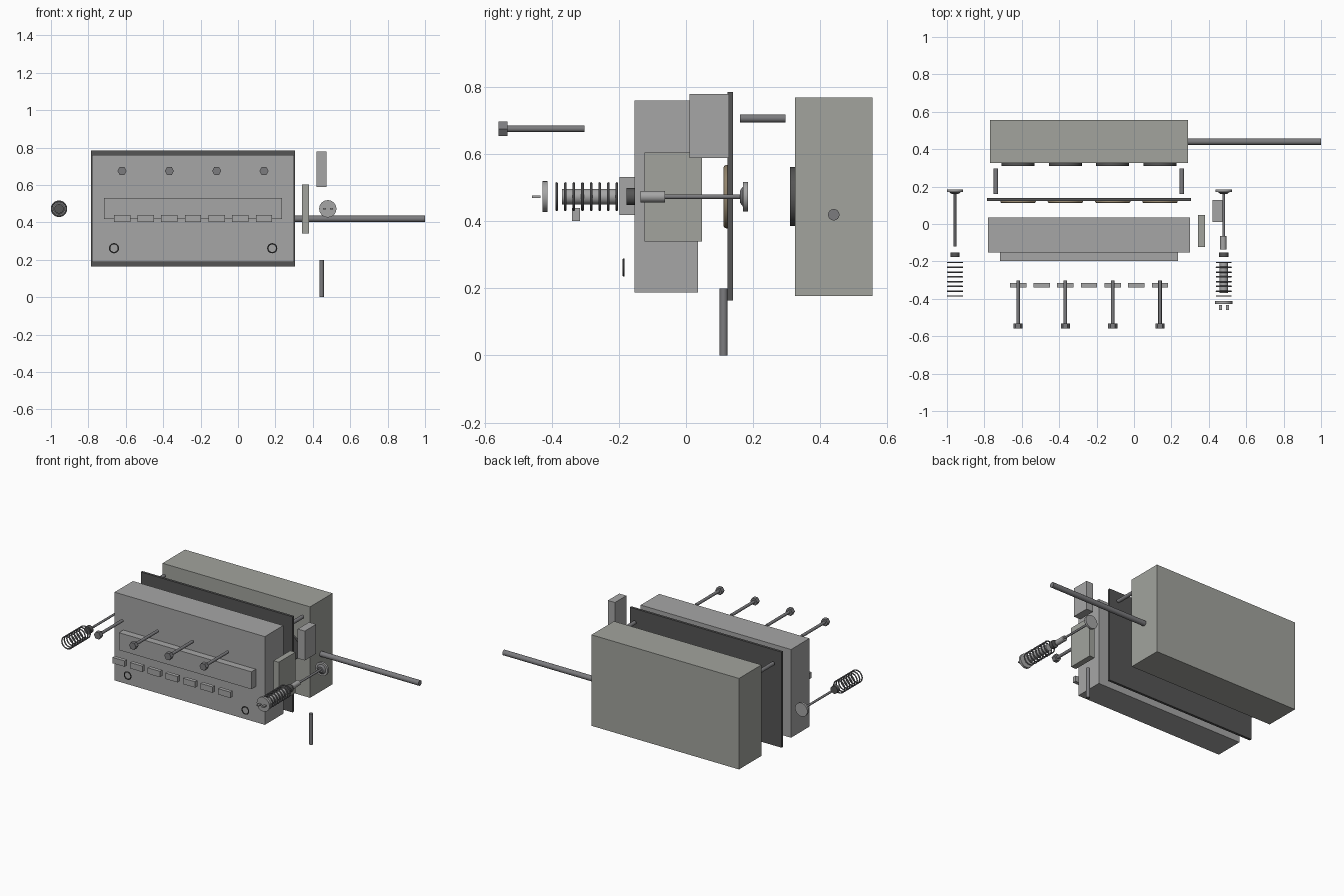
import bpy, math

if "Cube" in bpy.data.objects:
    bpy.data.objects.remove(bpy.data.objects["Cube"])

ROT = {'X': (0, math.pi / 2, 0), 'Y': (math.pi / 2, 0, 0), 'Z': (0, 0, 0)}


def material(name, rgb):
    m = bpy.data.materials.new(name)
    m.diffuse_color = (*rgb, 1)
    m.use_nodes = True
    m.node_tree.nodes["Principled BSDF"].inputs["Base Color"].default_value = m.diffuse_color
    return m


IRON = material("cast_iron", (0.36, 0.37, 0.34))
ALLOY = material("alloy", (0.38, 0.38, 0.38))
DARK = material("dark_gasket", (0.09, 0.09, 0.09))
STEEL = material("steel", (0.2, 0.2, 0.21))
BRASS = material("brass_ring", (0.5, 0.4, 0.26))


def finish(name, mat, smooth=False):
    o = bpy.context.object
    o.name = name
    if mat:
        o.data.materials.append(mat)
    if smooth:
        bpy.ops.object.shade_smooth_by_angle()
    return o


def box(name, x, y, z, mat=ALLOY):
    """Box from (min, max) ranges."""
    bpy.ops.mesh.primitive_cube_add(size=1, location=[sum(r) / 2 for r in (x, y, z)])
    o = bpy.context.object
    o.scale = [r[1] - r[0] for r in (x, y, z)]
    bpy.ops.object.transform_apply(location=False, rotation=False, scale=True)
    return finish(name, mat)


def rod(name, axis, span, a, b, r, mat=STEEL, sides=32, r_end=None):
    """Cylinder along an axis; a and b are the other two coordinates in order."""
    mid, length = sum(span) / 2, span[1] - span[0]
    loc = {'X': (mid, a, b), 'Y': (a, mid, b), 'Z': (a, b, mid)}[axis]
    # on the Y axis the cone's base (radius1) lies toward +y
    bpy.ops.mesh.primitive_cone_add(vertices=sides, radius1=r if r_end is None else r_end,
                                    radius2=r, depth=length, location=loc, rotation=ROT[axis])
    return finish(name, mat, sides > 6)


def ring(name, x, y, z, major, minor, mat=STEEL):
    bpy.ops.mesh.primitive_torus_add(major_radius=major, minor_radius=minor, major_segments=40,
                                     minor_segments=10, location=(x, y, z), rotation=ROT['Y'])
    return finish(name, mat, True)


BORES = [-0.62 + 0.253 * i for i in range(4)]
AXIS_Z = 0.473

# Engine block with bores, crankshaft and locating dowels
box("engine_block", (-0.77, 0.29), (0.325, 0.556), (0.177, 0.768), IRON)
rod("crankshaft", 'X', (0.25, 1.0), 0.44, 0.419, 0.017)
for x in BORES:
    rod("cylinder_bore", 'Y', (0.31, 0.328), x, AXIS_Z, 0.088, DARK, 48)
for x in (-0.738, 0.256):
    rod("dowel", 'Y', (0.161, 0.297), x, 0.706, 0.012)

# Head gasket with fire rings
box("head_gasket", (-0.785, 0.305), (0.124, 0.14), (0.163, 0.784), DARK)
for x in BORES:
    ring("fire_ring", x, 0.122, AXIS_Z, 0.084, 0.011, BRASS)

# Cylinder head with front plate and coolant seals
box("cylinder_head", (-0.78, 0.3), (-0.153, 0.036), (0.187, 0.76))
box("front_plate", (-0.717, 0.235), (-0.198, -0.15), (0.418, 0.531))
for x in (-0.663, 0.183):
    ring("coolant_seal", x, -0.186, 0.262, 0.0235, 0.0035, DARK)

# Bearing caps in a row
for i in range(7):
    x = -0.62 + 0.1265 * i
    box("bearing_cap", (x - 0.044, x + 0.044), (-0.34, -0.316), (0.401, 0.439))

# Head bolts with hexagonal heads
for x in BORES:
    rod("bolt_shank", 'Y', (-0.535, -0.302), x, 0.675, 0.0095)
    o = rod("bolt_head", 'Y', (-0.559, -0.532), x, 0.675, 0.0245, STEEL, 6)
    o.rotation_euler = (math.pi / 2, math.pi / 6, 0)

# Valves with stem seals and springs on both ends
for x in (-0.957, 0.48):
    rod("valve_stem", 'Y', (-0.12, 0.17), x, AXIS_Z, 0.007)
    rod("valve_neck", 'Y', (0.161, 0.171), x, AXIS_Z, 0.018, STEEL, 32, 0.032)
    rod("valve_head", 'Y', (0.17, 0.184), x, AXIS_Z, 0.044, ALLOY)
    rod("stem_seal", 'Y', (-0.177, -0.152), x, AXIS_Z, 0.025, DARK)
    for i in range(8):
        ring("spring_coil", x, -0.385 + 0.0256 * i, AXIS_Z, 0.039, 0.004)

# Extra right-hand valve gear: guide, tappet, retainer, collets
rod("valve_guide", 'Y', (-0.136, -0.063), 0.477, AXIS_Z, 0.017, ALLOY)
rod("tappet", 'Y', (-0.37, -0.207), 0.48, AXIS_Z, 0.023, ALLOY)
rod("spring_retainer", 'Y', (-0.428, -0.412), 0.48, AXIS_Z, 0.046, ALLOY)
for x in (0.463, 0.499):
    box("collet", (x - 0.008, x + 0.008), (-0.459, -0.434), (0.469, 0.477))

# Loose side parts
box("upper_housing", (0.421, 0.472), (0.011, 0.128), (0.588, 0.779))
box("side_cover", (0.342, 0.38), (-0.124, 0.047), (0.34, 0.604), IRON)
rod("drain_tube", 'Z', (0.0, 0.2), 0.447, 0.112, 0.012)

# Fix cone direction so the bolt heads keep flats at top and bottom
for o in bpy.data.objects:
    if o.name.startswith("bolt_head"):
        xs = [(o.rotation_euler.to_matrix() @ v.co).x for v in o.data.vertices]
        if max(xs) < 0.024:
            o.rotation_euler = ROT['Y']
